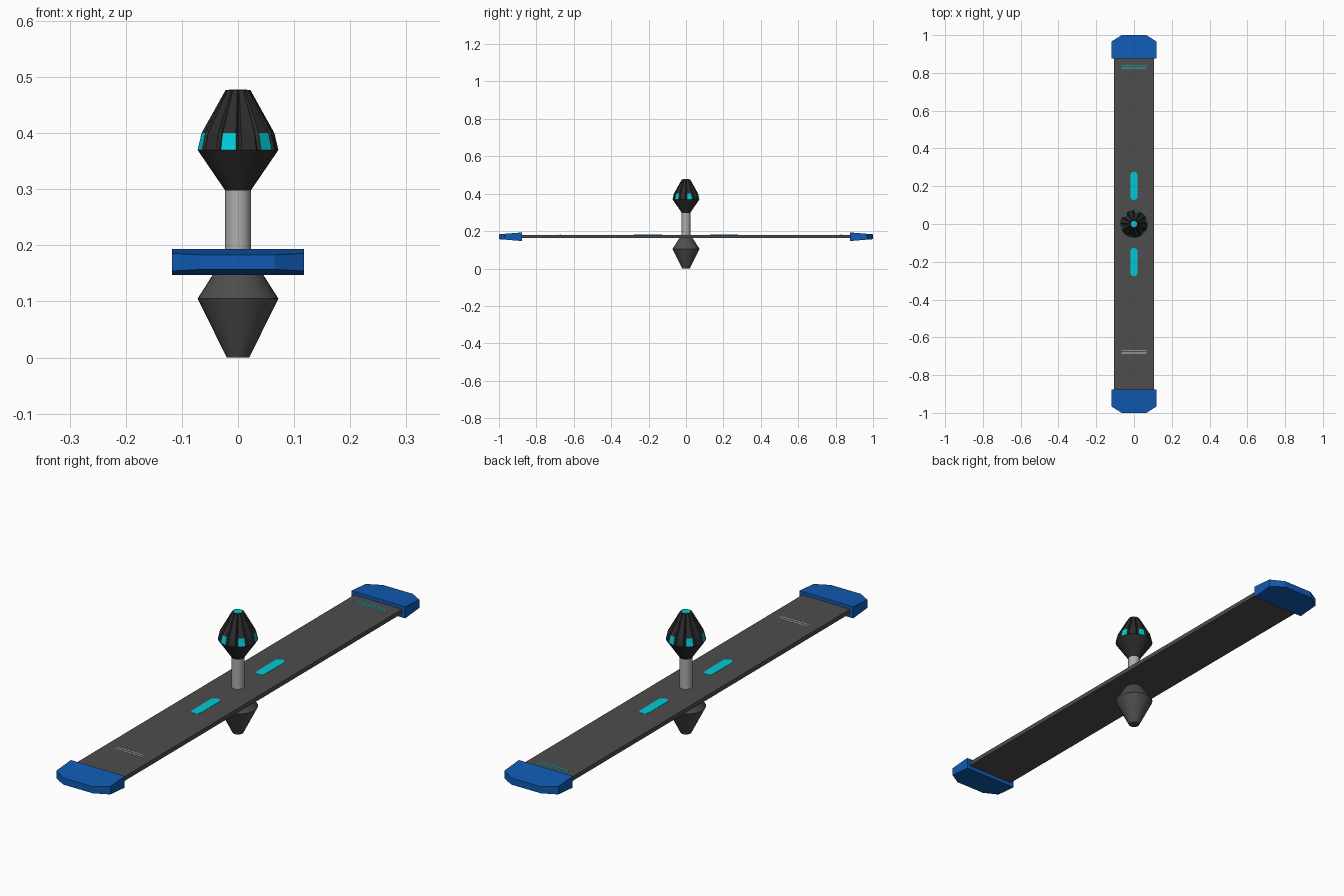
import bpy
import bmesh
from math import pi, radians, sin, cos

cube = bpy.data.objects.get("Cube")
if cube:
    bpy.data.objects.remove(cube, do_unlink=True)


def material(name, rgb):
    m = bpy.data.materials.new(name)
    m.use_nodes = True
    m.diffuse_color = (*rgb, 1)
    m.node_tree.nodes["Principled BSDF"].inputs["Base Color"].default_value = (*rgb, 1)
    return m


GREY = material("board grey", (0.075, 0.075, 0.075))
DARK = material("head black", (0.026, 0.026, 0.026))
BLUE = material("cap blue", (0.005, 0.105, 0.45))
CYAN = material("light cyan", (0.0, 0.6, 0.68))
STEEL = material("post steel", (0.42, 0.42, 0.42))
PALE = material("line pale", (0.65, 0.65, 0.65))


def finish(bm, name, mats, smooth=False):
    bmesh.ops.recalc_face_normals(bm, faces=bm.faces)
    mesh = bpy.data.meshes.new(name)
    bm.to_mesh(mesh)
    bm.free()
    for m in mats:
        mesh.materials.append(m)
    if smooth:
        mesh.polygons.foreach_set("use_smooth", [True] * len(mesh.polygons))
        mesh.set_sharp_from_angle(angle=radians(30))
    obj = bpy.data.objects.new(name, mesh)
    bpy.context.collection.objects.link(obj)
    return obj


def loft(bm, rings):
    """Skin closed rings of points, capping both ends."""
    rings = [[bm.verts.new(p) for p in ring] for ring in rings]
    for a, b in zip(rings, rings[1:]):
        for i in range(len(a)):
            j = (i + 1) % len(a)
            bm.faces.new((a[i], a[j], b[j], b[i]))
    bm.faces.new(rings[0])
    bm.faces.new(rings[-1])


def circle(r, z, n=32):
    return [(r * cos(2 * pi * i / n), r * sin(2 * pi * i / n), z) for i in range(n)]


def turned(name, mat, profile):
    bm = bmesh.new()
    loft(bm, [circle(r, z) for r, z in profile])
    return finish(bm, name, [mat], True)


def slab(name, mat, outline, z0, z1):
    bm = bmesh.new()
    loft(bm, [[(x, y, z) for x, y in outline] for z in (z0, z1)])
    return finish(bm, name, [mat])


def rect(w, y0, y1):
    return [(-w, y0), (w, y0), (w, y1), (-w, y1)]


# Long flat board
TOP = 0.18
slab("board", GREY, rect(0.105, -0.95, 0.95), 0.163, TOP)

# Tapered end caps with clipped corners
for side, label in ((-1, "front"), (1, "back")):
    outline = [(-0.118, 0.877), (0.118, 0.877), (0.118, 0.967),
               (0.065, 1), (-0.065, 1), (-0.118, 0.967)]
    bm = bmesh.new()
    rings = []
    for up in (-1, 1):
        rings.append([(x, side * y, 0.17 + up * (0.023 - 0.01 * (y - 0.877) / 0.123))
                      for x, y in outline])
    loft(bm, rings)
    finish(bm, label + "_cap", [BLUE])

    # Rounded light strip on the board
    strip = []
    for end, a0 in ((1, 0), (-1, pi)):
        for k in range(9):
            a = a0 + pi * k / 8
            strip.append((0.019 * cos(a), side * 0.202 + end * 0.056 + 0.019 * sin(a)))
    slab(label + "_light_strip", CYAN, strip, TOP - 0.001, TOP + 0.001)

# Thin pairs of marker lines
for label, mat, y in (("back", CYAN, 0.832), ("front", PALE, -0.677)):
    for k in (-1, 1):
        yc = y + k * 0.006
        slab(label + "_marker_line", mat, rect(0.065, yc - 0.002, yc + 0.002),
             TOP - 0.001, TOP + 0.0006)

# Lower body, post and lower half of the head
turned("lower_body", GREY, [(0.02, 0), (0.072, 0.105), (0.034, 0.165)])
turned("post", STEEL, [(0.023, 0.17), (0.023, 0.305)])
turned("head_base", DARK, [(0.023, 0.298), (0.072, 0.37)])

# Ribbed crown: twelve ribs, alternate ones lit along the bottom
RIBS = 12
START = radians(-104)


def crown_ring(rib, valley, z):
    ring = []
    for k in range(RIBS):
        centre = START + 2 * pi * k / RIBS
        for r, offset in ((rib, -11), (rib, 11), (valley, 15)):
            a = centre + radians(offset)
            ring.append((r * cos(a), r * sin(a), z))
    return ring


bm = bmesh.new()
loft(bm, [crown_ring(0.072, 0.067, 0.37), crown_ring(0.065, 0.058, 0.4),
          crown_ring(0.022, 0.016, 0.477)])
bm.faces.ensure_lookup_table()
for k in range(0, RIBS, 2):
    bm.faces[3 * k].material_index = 1
finish(bm, "head_crown", [DARK, CYAN])

# Light on the tip of the head
turned("tip_light", CYAN, [(0.016, 0.475), (0.016, 0.478)])
